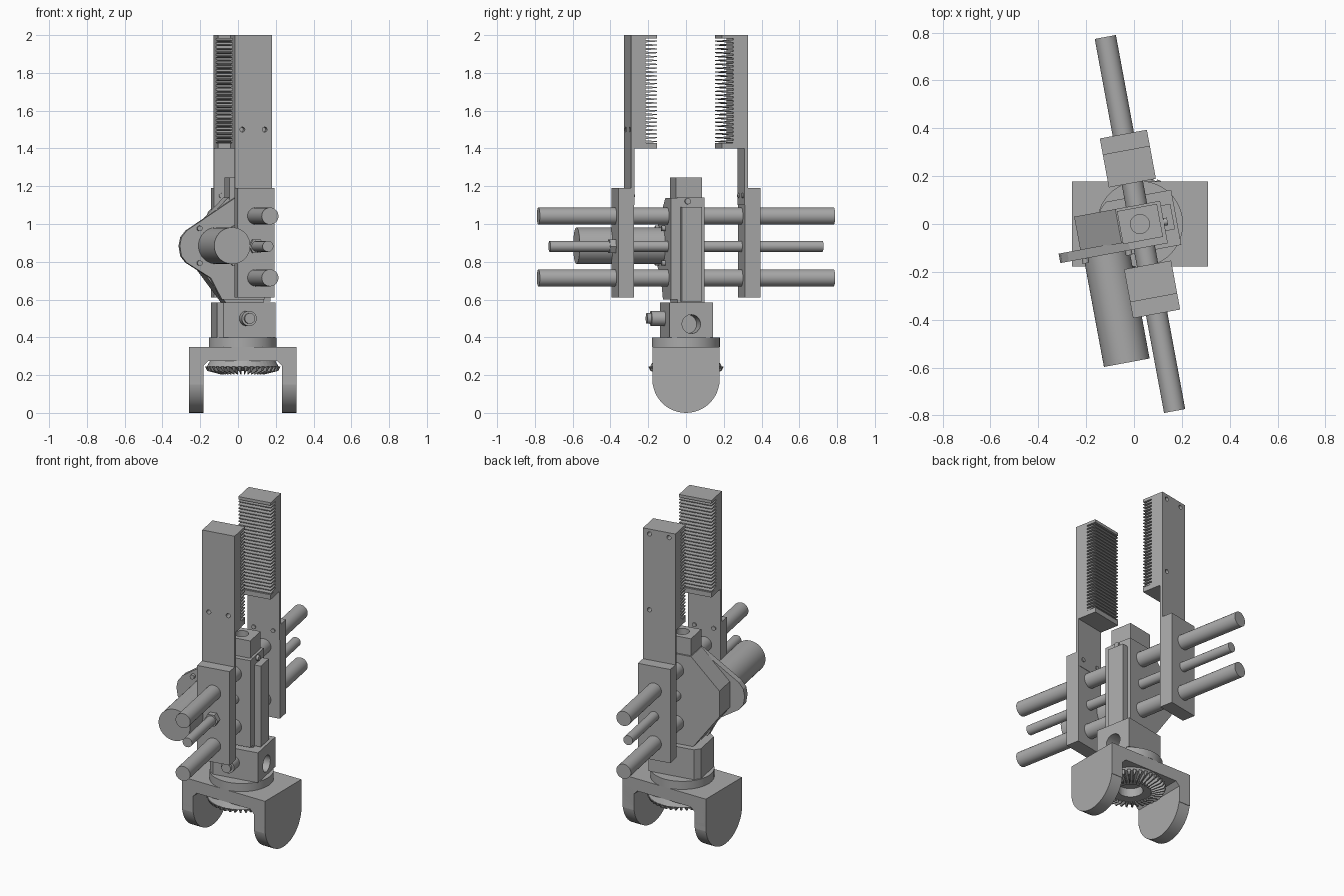
import bpy, bmesh
from math import pi, cos, sin, radians
from mathutils import Matrix, Vector

if "Cube" in bpy.data.objects:
    bpy.data.objects.remove(bpy.data.objects["Cube"])

grey = bpy.data.materials.new("machined_grey")
grey.use_nodes = True
GREY = (0.40, 0.40, 0.40, 1)
grey.diffuse_color = GREY
grey.node_tree.nodes["Principled BSDF"].inputs["Base Color"].default_value = GREY

BASE = Matrix.Translation((0.025, 0, 0))               # fixed fork frame
GRIP = BASE @ Matrix.Rotation(radians(10.5), 4, 'Z')   # swivelled gripper frame
BACK = GRIP @ Matrix.Rotation(pi, 4, 'Z')              # opposite jaw frame


def finish(name, bm, frame):
    bmesh.ops.recalc_face_normals(bm, faces=bm.faces)
    me = bpy.data.meshes.new(name)
    bm.to_mesh(me)
    bm.free()
    me.materials.append(grey)
    ob = bpy.data.objects.new(name, me)
    bpy.context.collection.objects.link(ob)
    ob.matrix_world = frame
    return ob


def activate(ob):
    bpy.ops.object.select_all(action='DESELECT')
    ob.select_set(True)
    bpy.context.view_layer.objects.active = ob


def smooth(ob):
    activate(ob)
    bpy.ops.object.shade_smooth_by_angle(angle=radians(35))
    return ob


def prism(name, pts, axis, lo, hi, frame):
    """Extrude a flat outline along x, y or z."""
    place = {'x': lambda a, b, c: (c, a, b),
             'y': lambda a, b, c: (a, c, b),
             'z': lambda a, b, c: (a, b, c)}[axis]
    bm = bmesh.new()
    face = bm.faces.new([bm.verts.new(place(a, b, lo)) for a, b in pts])
    out = bmesh.ops.extrude_face_region(bm, geom=[face])
    moved = [g for g in out["geom"] if isinstance(g, bmesh.types.BMVert)]
    bmesh.ops.translate(bm, verts=moved, vec=Vector(place(0, 0, hi - lo)))
    return finish(name, bm, frame)


def box(name, x, y, z, frame):
    pts = [(x[0], y[0]), (x[1], y[0]), (x[1], y[1]), (x[0], y[1])]
    return prism(name, pts, 'z', z[0], z[1], frame)


def rod(name, centre, r, axis, lo, hi, frame, sides=32):
    a, b = centre
    pts = [(a + r * cos(2 * pi * i / sides), b + r * sin(2 * pi * i / sides)) for i in range(sides)]
    return smooth(prism(name, pts, axis, lo, hi, frame))


def drill(ob, centre, r, axis, lo, hi, frame):
    """Cut a round hole and discard the cutter."""
    cutter = rod("cutter", centre, r, axis, lo, hi, frame, 20)
    cutter.hide_render = True
    mod = ob.modifiers.new("hole", 'BOOLEAN')
    mod.operation, mod.object, mod.solver = 'DIFFERENCE', cutter, 'EXACT'
    activate(ob)
    bpy.ops.object.modifier_apply(modifier=mod.name)
    bpy.data.objects.remove(cutter)


# Fork: top plate and two round-ended legs
fork = [(-0.285, 0.15), (-0.285, 0.35), (0.285, 0.35), (0.285, 0.15), (0.208, 0.15),
        (0.208, 0.25), (0.183, 0.275), (-0.183, 0.275), (-0.208, 0.25), (-0.208, 0.15)]
prism("fork_bridge", fork, 'y', -0.178, 0.178, BASE)
leg = [(0.178 * cos(pi + pi * i / 24), 0.178 + 0.178 * sin(pi + pi * i / 24)) for i in range(25)]
leg = [(-0.178, 0.3)] + leg + [(0.178, 0.3)]
for side, lo in (("right", -0.285), ("left", 0.208)):
    smooth(prism(side + "_fork_leg", leg, 'x', lo, lo + 0.077, BASE))

# Bevel gear: turned hub with wedge teeth under the fork bridge
bm = bmesh.new()
outline = [(0.07, 0.28), (0.17, 0.28), (0.192, 0.242), (0.12, 0.222), (0.07, 0.222)]
ring = [bm.verts.new((r, 0, z)) for r, z in outline]
edges = [bm.edges.new((ring[i], ring[(i + 1) % len(ring)])) for i in range(len(ring))]
bmesh.ops.spin(bm, geom=ring + edges, cent=(0, 0, 0), axis=(0, 0, 1), angle=2 * pi,
               steps=48, use_duplicate=False)
bmesh.ops.remove_doubles(bm, verts=bm.verts, dist=0.0001)
TEETH = 38
for i in range(TEETH):
    turn = Matrix.Rotation(2 * pi * i / TEETH, 4, 'Z')
    tooth = []
    for r, low, high, w in ((0.125, 0.203, 0.226, 0.005), (0.2, 0.222, 0.246, 0.009)):
        for y, z in ((-w, high), (w, high), (w * 0.45, low), (-w * 0.45, low)):
            tooth.append(bm.verts.new(turn @ Vector((r if z == high else r - 0.012, y, z))))
    a, b = tooth[:4], tooth[4:]
    bm.faces.new(a)
    bm.faces.new(b)
    for k in range(4):
        n = (k + 1) % 4
        bm.faces.new((a[k], a[n], b[n], b[k]))
finish("bevel_gear", bm, BASE)

# Swivel disc and neck block with a cross hole and a plug
rod("swivel_disc", (0, 0), 0.18, 'z', 0.35, 0.40, GRIP, 48)
c = 0.03
neck = prism("neck_block", [(-0.154, -0.117 + c), (-0.154 + c, -0.117), (0.154, -0.117), (0.154, 0.117),
                            (-0.154 + c, 0.117), (-0.154, 0.117 - c)], 'z', 0.40, 0.585, GRIP)
drill(neck, (0, 0.47), 0.05, 'x', 0.04, 0.3, GRIP)
rod("neck_plug", (0, 0.50), 0.04, 'y', -0.19, -0.1, GRIP)
rod("neck_plug_tip", (0, 0.50), 0.028, 'y', -0.212, -0.18, GRIP)

# Central housing, cover plate and head block
housing = [(0.1, 0.58), (0.1, 1.14), (-0.09, 1.14), (-0.265, 0.96), (-0.265, 0.80), (-0.1, 0.58)]
prism("housing", housing, 'y', -0.065, 0.08, GRIP)
box("housing_cover", (0.09, 0.14), (-0.048, 0.06), (0.59, 1.09), GRIP)
head = box("head_block", (-0.085, 0.085), (-0.07, 0.07), (1.13, 1.245), GRIP)
drill(head, (0, 0), 0.04, 'z', 1.15, 1.3, GRIP)
rod("head_screw", (-0.01, 1.12), 0.016, 'x', 0.08, 0.115, GRIP, 16)

# Motor, its flange and the tapered mounting plate
mount = [(0.1, 0.60), (0.1, 1.138), (-0.06, 1.138), (-0.32, 0.965), (-0.348, 0.93), (-0.357, 0.885),
         (-0.348, 0.83), (-0.32, 0.795), (-0.19, 0.714), (-0.13, 0.60)]
prism("motor_mount", mount, 'y', -0.1, -0.06, GRIP)
rod("motor", (-0.16, 0.885), 0.097, 'y', -0.56, -0.09, GRIP, 48)
for i in range(4):
    a = pi / 4 + i * pi / 2
    rod("mount_screw", (-0.16 + 0.13 * cos(a), 0.885 + 0.13 * sin(a)), 0.014, 'y', -0.12, -0.09, GRIP, 12)

# Guide rods and drive screw
for name, z in (("upper", 1.042), ("lower", 0.715)):
    rod(name + "_guide_rod", (0, z), 0.045, 'y', -0.795, 0.795, GRIP)
rod("drive_screw", (0, 0.882), 0.029, 'y', -0.735, 0.735, GRIP)
rod("screw_nut", (0, 0.882), 0.041, 'y', -0.415, -0.37, GRIP, 6)

# Finger outline: thin lower plate, thick toothed pad above
finger = [(-0.314, 1.1), (-0.314, 2.0), (-0.174, 2.0), (-0.174, 1.982)]
COUNT, LOW, HIGH = 27, 1.43, 1.982
pitch = (HIGH - LOW) / COUNT
for i in range(COUNT):
    z = HIGH - i * pitch
    finger += [(-0.236, z), (-0.236, z - pitch * 0.4),
               (-0.174, z - pitch * 0.55), (-0.174, z - pitch * 0.8)]
finger += [(-0.236, LOW), (-0.174, LOW), (-0.174, 1.4), (-0.296, 1.4), (-0.296, 1.1)]

# Two opposite jaws
jaws = (("front", GRIP, [(-0.06, 1.5), (0.06, 1.5)]),
        ("back", BACK, [(-0.06, 1.97), (0.06, 1.97), (-0.06, 1.5)]))
for side, frame, holes in jaws:
    box(side + "_jaw_carriage", (-0.1, 0.1), (-0.382, -0.298), (0.61, 1.19), frame)
    ob = prism(side + "_finger", finger, 'x', -0.1, 0.1, frame)
    for spot in holes:
        drill(ob, spot, 0.013, 'y', -0.35, -0.27, frame)
    for x in (-0.06, 0.06):
        rod(side + "_carriage_screw", (x, 1.15), 0.013, 'y', -0.3, -0.289, frame, 12)
